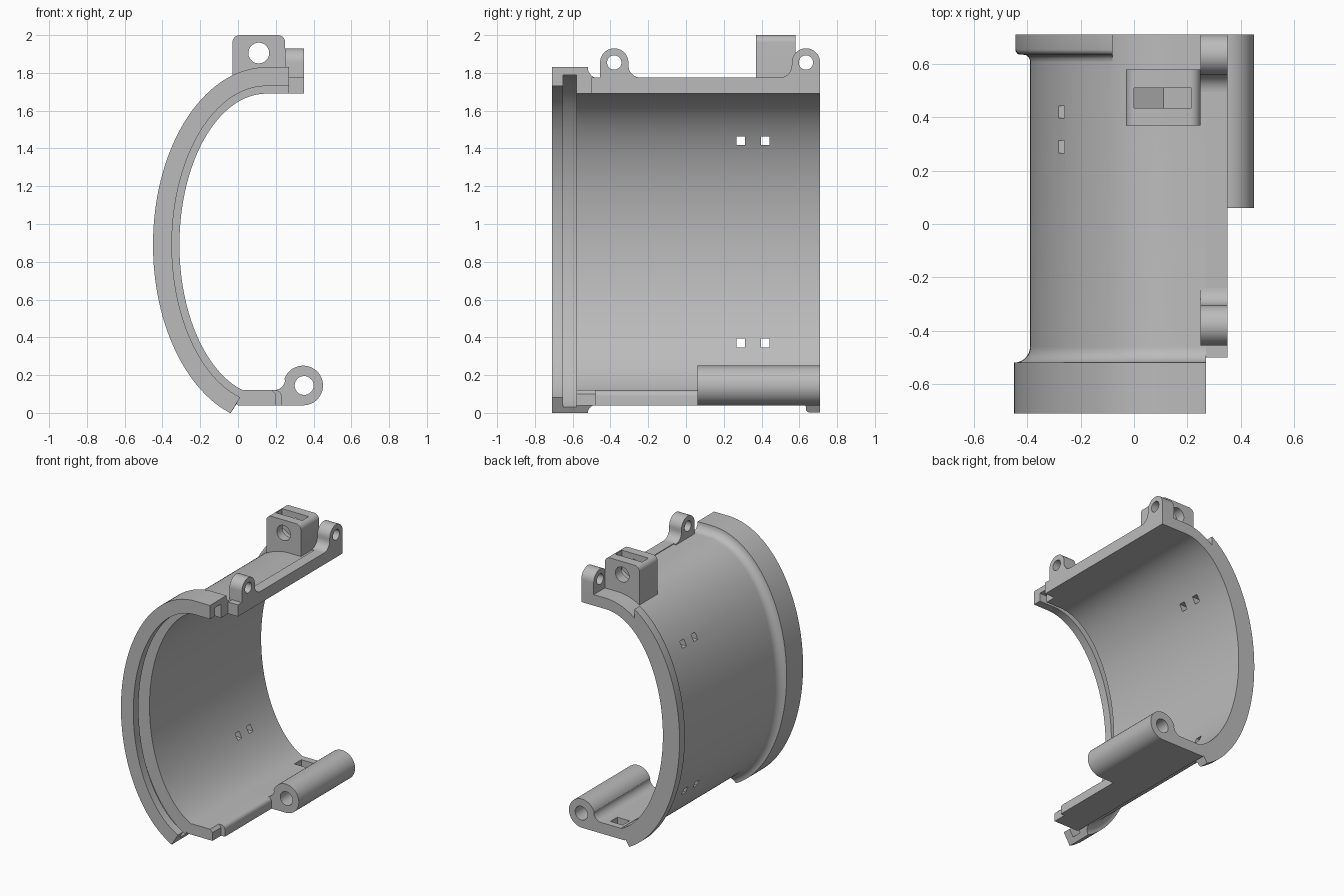
import bpy, bmesh
from math import sin, cos, acos, pi, radians

if "Cube" in bpy.data.objects:
    bpy.data.objects.remove(bpy.data.objects["Cube"])

# Single plain grey plastic
GREY = (0.5, 0.5, 0.5, 1)
mat = bpy.data.materials.new("plain grey")
mat.use_nodes = True
mat.diffuse_color = GREY
mat.node_tree.nodes["Principled BSDF"].inputs["Base Color"].default_value = GREY


def finish(name, bm):
    bmesh.ops.recalc_face_normals(bm, faces=bm.faces)
    mesh = bpy.data.meshes.new(name)
    bm.to_mesh(mesh)
    bm.free()
    mesh.materials.append(mat)
    obj = bpy.data.objects.new(name, mesh)
    bpy.context.collection.objects.link(obj)
    return obj


def loft(name, rings):
    """Closed solid through matching rings of points."""
    bm = bmesh.new()
    loops = [[bm.verts.new(p) for p in ring] for ring in rings]
    n = len(loops[0])
    for a, b in zip(loops, loops[1:]):
        for i in range(n):
            j = (i + 1) % n
            bm.faces.new((a[i], a[j], b[j], b[i]))
    bm.faces.new(loops[0])
    bm.faces.new(loops[-1])
    return finish(name, bm)


def prism(name, pts, axis, lo, hi):
    """Extrude an (x, z) profile along y, or a (y, z) profile along x."""
    place = (lambda p, d: (p[0], d, p[1])) if axis == "y" else (lambda p, d: (d, p[0], p[1]))
    return loft(name, [[place(p, d) for p in pts] for d in (lo, hi)])


def box(name, x0, x1, y0, y1, z0, z1):
    return prism(name, [(x0, z0), (x1, z0), (x1, z1), (x0, z1)], "y", y0, y1)


def arc(cx, cz, r, a0, a1, n=12):
    angles = [radians(a0 + (a1 - a0) * i / n) for i in range(n + 1)]
    return [(cx + r * cos(a), cz + r * sin(a)) for a in angles]


def cut(obj, cutter):
    bpy.context.view_layer.objects.active = obj
    cutter.hide_render = True
    mod = obj.modifiers.new("cut", "BOOLEAN")
    mod.operation = "DIFFERENCE"
    mod.solver = "EXACT"
    mod.object = cutter
    bpy.ops.object.modifier_apply(modifier=mod.name)
    bpy.data.objects.remove(cutter)


def drill(obj, u, z, r, axis, lo, hi):
    cut(obj, prism("drill", arc(u, z, r, 0, 352.5, 47), axis, lo, hi))


def smooth(obj):
    bpy.ops.object.select_all(action="DESELECT")
    obj.select_set(True)
    bpy.context.view_layer.objects.active = obj
    bpy.ops.object.shade_smooth_by_angle(angle=radians(30))


# Elliptical half shell: sections are (y, distance outside the inner wall)
CX, CZ, RX, RZ = 0.15, 0.89, 0.46, 0.80


def sweep(name, section, top_x=None, steps=80):
    rings = []
    for i in range(steps + 1):
        ring = []
        for y, d in section:
            a, b = RX + d, RZ + d
            start = -acos(-(0.26 + 0.4 * d))
            start += 2 * pi
            end = pi / 2 if top_x is None else acos((top_x - CX) / a)
            t = start + (end - start) * i / steps
            ring.append((CX + a * cos(t), y, CZ + b * sin(t)))
        rings.append(ring)
    if top_x is None:
        rings.append([(0.27, y, CZ + RZ + d) for y, d in section])
    return loft(name, rings)


fillet = arc(-0.46, 0.14, 0.06, 180, 270, 8)
shell = sweep("shell", [(-0.71, 0.14)] + fillet + [
    (0.71, 0.08), (0.71, 0), (-0.58, 0), (-0.58, 0.10),
    (-0.65, 0.10), (-0.65, 0.04), (-0.71, 0.04)])
for y in (0.29, 0.42):
    for z in (0.37, 1.44):
        cut(shell, box("window", -0.6, -0.02, y - 0.023, y + 0.023, z - 0.023, z + 0.023))

# Rear rim, only around the side and underneath
rear_rim = sweep("rear_rim", [(0.71, 0.135)] + arc(0.655, 0.115, 0.02, 90, 180, 5)
                 + arc(0.61, 0.105, 0.025, 0, -90, 5) + [(0.61, 0.05), (0.71, 0.05)], top_x=-0.08)

# Upper edge strip with two lugs
upper_strip = box("upper_strip", 0.27, 0.35, -0.5, 0.71, 1.69, 1.775)


def lug(name, c, side):
    pts = [(-0.075, 1.74)] + arc(0, 1.855, 0.075, 180, 0, 24)
    pts += arc(0.14, 1.84, 0.065, 180, 270, 10) + [(0.14, 1.74)]
    obj = prism(name, [(c + side * y, z) for y, z in pts], "x", 0.25, 0.35)
    drill(obj, c, 1.855, 0.038, "x", 0.1, 0.5)
    return obj


front_lug = lug("front_lug", -0.38, 1)
rear_lug = lug("rear_lug", 0.635, -1)

# Slotted block on top
block = prism("top_block", [(-0.03, 1.70), (0.25, 1.70)] + arc(0.21, 1.96, 0.04, 0, 90, 8)
              + arc(0.01, 1.96, 0.04, 90, 180, 8), "y", 0.37, 0.58)
cut(block, prism("slot", [(0, 2.1), (0, 1.86), (0.11, 1.80), (0.215, 1.86), (0.215, 2.1)],
                 "y", 0.435, 0.51))
drill(block, 0.11, 1.905, 0.055, "y", 0.2, 0.8)

# Lower ledge and hinge barrel
ledge_tip = prism("ledge_tip", [(-0.01, 0.05), (0, 0.04), (0.2, 0.04), (0.2, 0.10),
                                (0.18, 0.12), (0.03, 0.12)], "y", -0.58, -0.48)
ledge = prism("ledge", [(-0.01, 0.05), (0, 0.04), (0.23, 0.04)]
              + arc(0.2, 0.09, 0.03, 0, 90, 6) + [(0.03, 0.12)], "y", -0.48, 0.06)
hinge = prism("hinge", [(-0.01, 0.05), (0, 0.04)] + arc(0.345, 0.145, 0.105, -90, 160, 40)
              + arc(0.19, 0.18, 0.06, -10, -90, 8) + [(0.03, 0.12)], "y", 0.06, 0.71)
drill(hinge, 0.35, 0.145, 0.05, "y", -0.1, 0.9)
cut(hinge, box("pocket", 0.05, 0.15, 0.58, 0.66, 0.07, 0.2))

for part in (shell, rear_rim, upper_strip, front_lug, rear_lug, block, ledge_tip, ledge, hinge):
    smooth(part)
